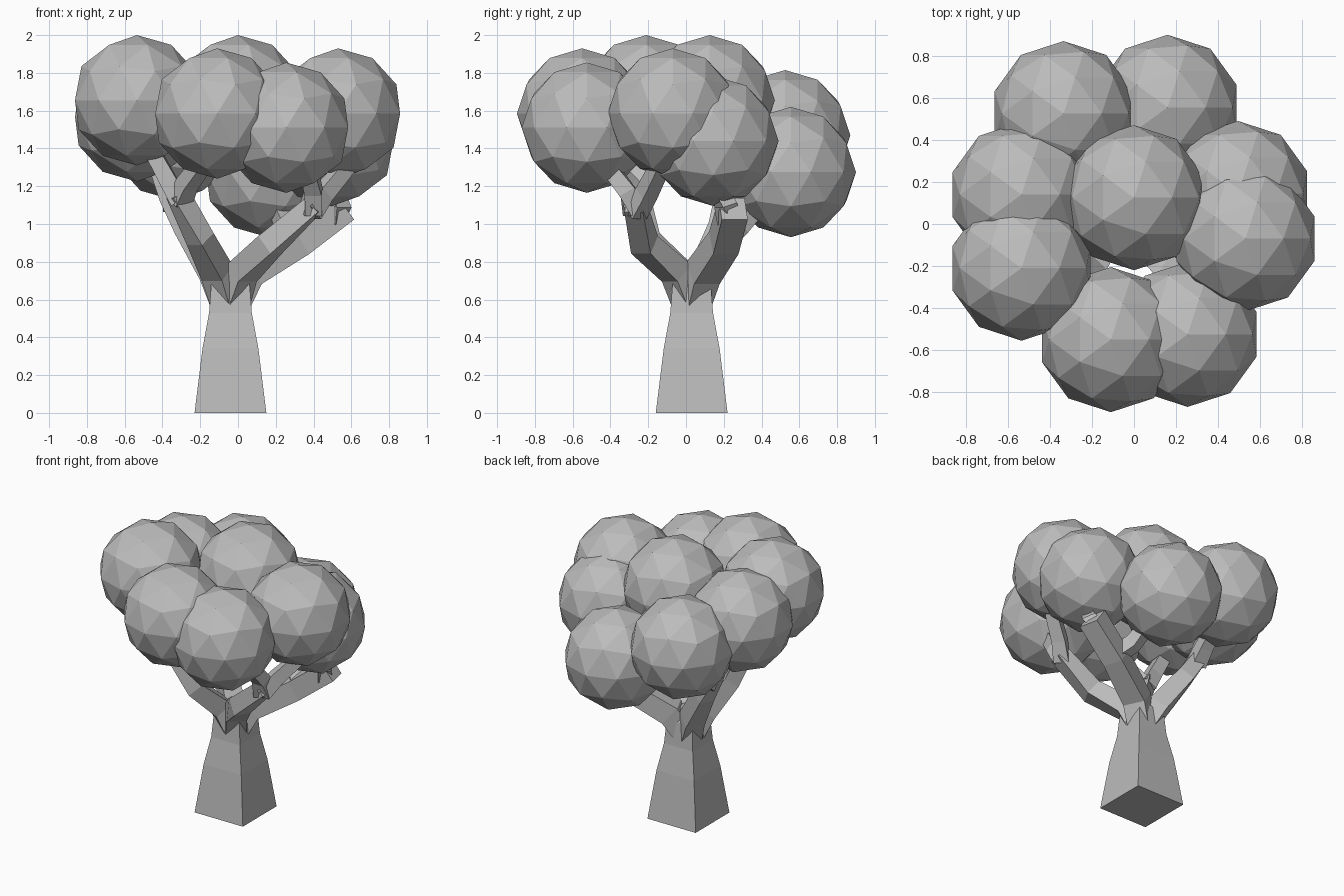
import bpy
import bmesh
from mathutils import Vector

cube = bpy.data.objects.get("Cube")
if cube:
    bpy.data.objects.remove(cube, do_unlink=True)

grey = bpy.data.materials.new("plain grey")
grey.use_nodes = True
colour = (0.5, 0.5, 0.5, 1)
grey.diffuse_color = colour
grey.node_tree.nodes["Principled BSDF"].inputs["Base Color"].default_value = colour


def add_object(name, bm):
    bmesh.ops.recalc_face_normals(bm, faces=bm.faces)
    mesh = bpy.data.meshes.new(name)
    bm.to_mesh(mesh)
    bm.free()
    mesh.materials.append(grey)
    obj = bpy.data.objects.new(name, mesh)
    bpy.context.collection.objects.link(obj)
    return obj


def square_tube(name, path, upright=False):
    """Four-sided limb through (x, y, z, half width) points."""
    bm = bmesh.new()
    points = [Vector(p[:3]) for p in path]
    rings = []
    for i, point in enumerate(points):
        ahead = points[min(i + 1, len(points) - 1)]
        behind = points[max(i - 1, 0)]
        along = (ahead - behind).normalized()
        if upright:
            side, over = Vector((1, 0, 0)), Vector((0, 1, 0))
        else:
            side = along.cross(Vector((0, 0, 1))).normalized()
            over = side.cross(along)
        half = path[i][3]
        rings.append([bm.verts.new(point + (side * a + over * b) * half)
                      for a, b in ((-1, -1), (1, -1), (1, 1), (-1, 1))])
    for low, high in zip(rings, rings[1:]):
        for k in range(4):
            n = (k + 1) % 4
            bm.faces.new((low[k], low[n], high[n], high[k]))
    bm.faces.new(rings[0][::-1])
    bm.faces.new(rings[-1])
    return add_object(name, bm)


# Tapered square trunk
cx, cy = -0.04, 0.03
square_tube("trunk", [(cx, cy, 0, 0.19), (cx, cy, 0.34, 0.148),
                      (cx, cy, 0.53, 0.113), (cx, cy, 0.7, 0.1),
                      (cx, cy, 0.78, 0.05)], upright=True)

# Main limbs, each rising from inside the trunk
root = (cx, cy, 0.56, 0.07)
limbs = {
    "right_back_limb": [root, (0.05, 0.09, 0.74, 0.075), (0.32, 0.2, 0.9, 0.07),
                        (0.56, 0.25, 1.08, 0.07)],
    "right_front_limb": [root, (0.02, -0.05, 0.74, 0.065), (0.17, -0.22, 0.89, 0.06),
                         (0.4, -0.27, 1.1, 0.05)],
    "left_back_limb": [root, (-0.12, 0.1, 0.74, 0.065), (-0.27, 0.19, 0.98, 0.055),
                       (-0.36, 0.21, 1.14, 0.05), (-0.44, 0.22, 1.36, 0.045)],
    "left_front_limb": [root, (-0.11, -0.04, 0.74, 0.065), (-0.2, -0.21, 0.92, 0.055),
                        (-0.32, -0.26, 1.16, 0.05)],
}
for name, path in limbs.items():
    square_tube(name, path)

# Forked twigs that reach into the leaf balls
twigs = [
    ((0.38, -0.27, 1.06), (0.45, -0.21, 1.16), (0.57, -0.14, 1.3)),
    ((0.38, -0.27, 1.06), (0.4, -0.31, 1.17), (0.37, -0.42, 1.32)),
    ((-0.31, -0.25, 1.12), (-0.37, -0.25, 1.23), (-0.45, -0.24, 1.38)),
    ((-0.31, -0.25, 1.12), (-0.27, -0.31, 1.21), (-0.19, -0.42, 1.32)),
    ((0.33, 0.2, 0.92), (0.25, 0.28, 0.99), (0.22, 0.36, 1.07)),
    ((0.5, 0.23, 1.02), (0.54, 0.21, 1.1), (0.53, 0.18, 1.22)),
    ((-0.35, 0.21, 1.1), (-0.34, 0.3, 1.18), (-0.33, 0.42, 1.28)),
]
for i, path in enumerate(twigs):
    square_tube(f"twig_{i + 1}", [(*p, w) for p, w in zip(path, (0.05, 0.045, 0.04))])

# Faceted leaf balls
balls = {
    "back_left": (-0.335, 0.525, 1.47), "back_right": (0.16, 0.555, 1.275),
    "side_left": (-0.535, 0.14, 1.57), "middle": (0, 0.125, 1.655),
    "side_right": (0.495, 0.145, 1.44), "outer_right": (0.53, -0.07, 1.585),
    "outer_left": (-0.535, -0.21, 1.655), "front_left": (-0.11, -0.55, 1.585),
    "front_right": (0.255, -0.525, 1.51),
}
for name, centre in balls.items():
    bm = bmesh.new()
    bmesh.ops.create_icosphere(bm, subdivisions=2, radius=0.345)
    add_object(f"leaf_ball_{name}", bm).location = centre
